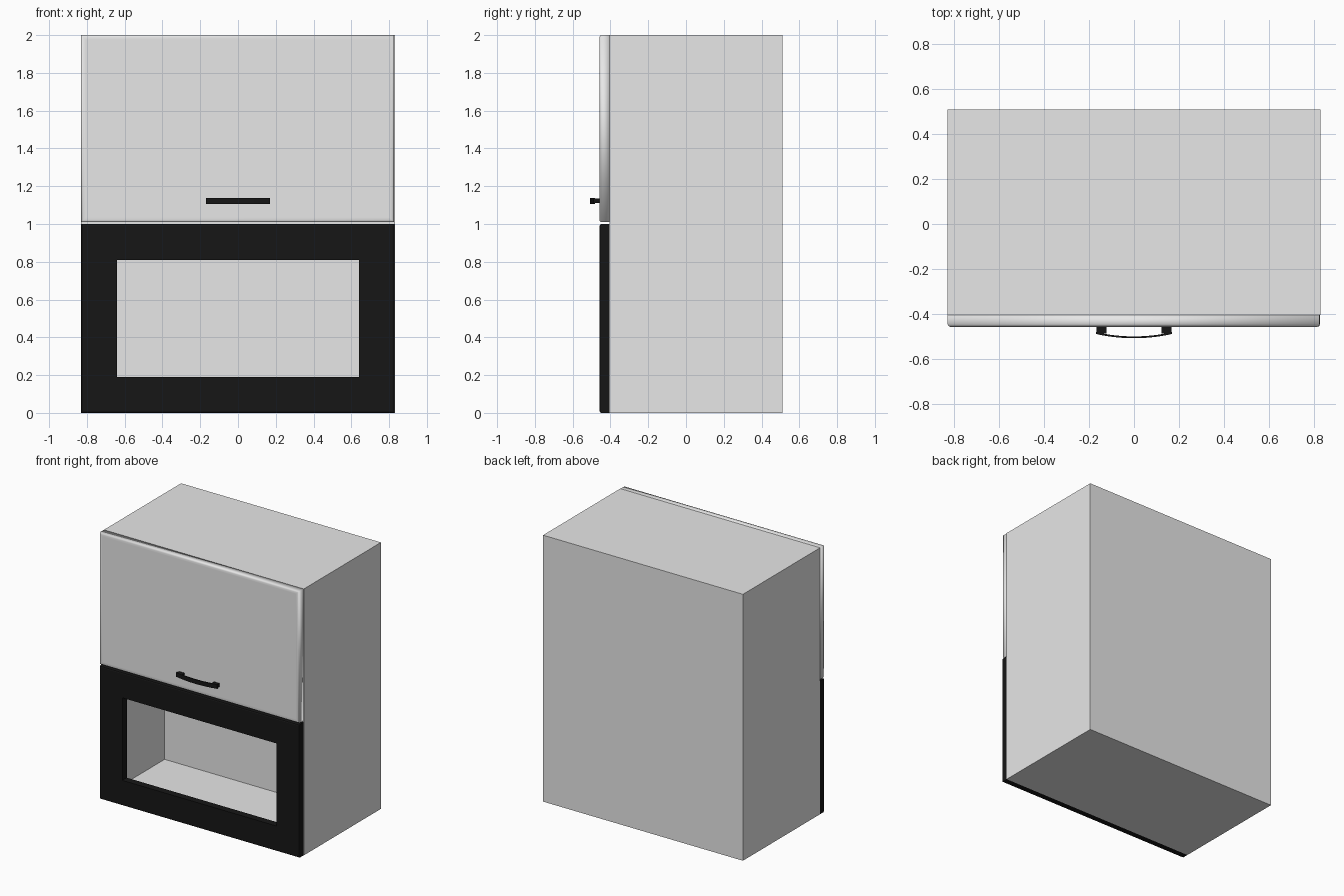
import bpy, bmesh

if "Cube" in bpy.data.objects:
    bpy.data.objects.remove(bpy.data.objects["Cube"])


def material(name, rgb):
    m = bpy.data.materials.new(name)
    m.diffuse_color = (*rgb, 1)
    m.use_nodes = True
    m.node_tree.nodes["Principled BSDF"].inputs["Base Color"].default_value = m.diffuse_color
    return m


GREY = material("light grey", (0.8, 0.8, 0.8))
BLACK = material("black", (0.008, 0.008, 0.008))


def skin(name, loops, mat, ring=False, smooth=False):
    """Skin four-point loops; cap both ends, or join last loop to first."""
    bm = bmesh.new()
    rows = [[bm.verts.new(p) for p in loop] for loop in loops]
    pairs = list(zip(rows, rows[1:]))
    if ring:
        pairs.append((rows[-1], rows[0]))
    else:
        bm.faces.new(rows[0])
        bm.faces.new(rows[-1])
    for a, b in pairs:
        for i in range(4):
            j = (i + 1) % 4
            bm.faces.new((a[i], a[j], b[j], b[i]))
    bmesh.ops.recalc_face_normals(bm, faces=bm.faces)
    for f in bm.faces:
        f.smooth = smooth
    me = bpy.data.meshes.new(name)
    bm.to_mesh(me)
    bm.free()
    me.materials.append(mat)
    ob = bpy.data.objects.new(name, me)
    bpy.context.collection.objects.link(ob)
    return ob


def rect(y, x0, x1, z0, z1, inset=0.0):
    x0, x1, z0, z1 = x0 + inset, x1 - inset, z0 + inset, z1 - inset
    return [(x0, y, z0), (x1, y, z0), (x1, y, z1), (x0, y, z1)]


# Cabinet body with the open lower compartment
outer = (-0.83, 0.83, 0.0, 2.0)
niche = (-0.81, 0.81, 0.018, 0.98)
skin("cabinet_body", [rect(0.51, *outer), rect(-0.405, *outer),
                      rect(-0.405, *niche), rect(0.287, *niche)], GREY)

# Upper door with softly rounded front edges
door = (-0.83, 0.827, 1.01, 2.0)
skin("upper_door", [rect(-0.405, *door), rect(-0.447, *door),
                    rect(-0.455, *door, 0.003), rect(-0.458, *door, 0.01),
                    rect(-0.458, *door, 0.025)], GREY, smooth=True)

# Black frame around the lower opening
frame = (-0.83, 0.828, 0.0, 1.0)
hole = (-0.64, 0.64, 0.19, 0.81)
skin("lower_frame", [rect(-0.405, *frame), rect(-0.447, *frame),
                     rect(-0.455, *frame, 0.003), rect(-0.458, *frame, 0.01),
                     rect(-0.458, *hole), rect(-0.405, *hole)], BLACK, ring=True)

# Handle: two posts and a thin bowed grip
for side, label in ((-1, "left"), (1, "right")):
    x = side * 0.145
    post = (x - 0.023, x + 0.023, 1.11, 1.135)
    skin("handle_post_" + label, [rect(-0.455, *post), rect(-0.488, *post)], BLACK)

grip = []
for i in range(17):
    t = i / 8 - 1
    x, y = 0.17 * t, -0.509 + 0.019 * t * t
    grip.append([(x, y, 1.106), (x, y + 0.008, 1.106),
                 (x, y + 0.008, 1.138), (x, y, 1.138)])
skin("handle_grip", grip, BLACK)
